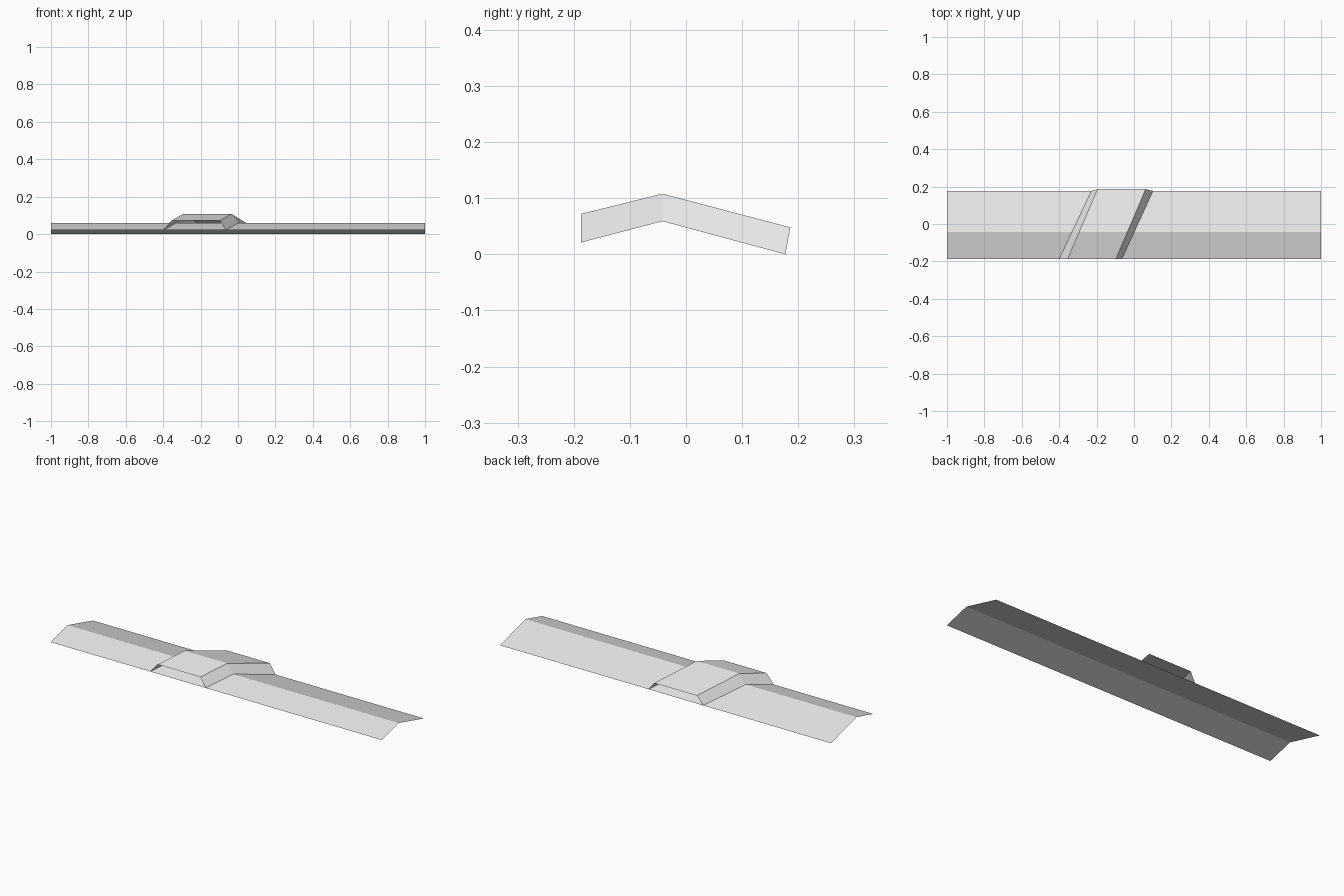
import bpy
import bmesh

old = bpy.data.objects.get("Cube")
if old:
    bpy.data.objects.remove(old, do_unlink=True)

# One light grey for the whole model
grey = bpy.data.materials.new("light_grey")
grey.use_nodes = True
COLOUR = (0.8, 0.8, 0.8, 1)
grey.diffuse_color = COLOUR
grey.node_tree.nodes["Principled BSDF"].inputs["Base Color"].default_value = COLOUR

# Folded cross-section (y, z): front edge, ridge, back edge
SHEET = [(-0.187, 0.021), (-0.042, 0.059), (0.177, 0.0)]
RAISED = [(-0.187, 0.072), (-0.042, 0.108), (0.186, 0.048)]


def line(profile, x_front, x_back):
    """Place a profile in space, with x running evenly from front to back."""
    y0, y1 = profile[0][0], profile[-1][0]
    return [(x_front + (x_back - x_front) * (y - y0) / (y1 - y0), y, z)
            for y, z in profile]


def loft(name, lines):
    """Open sheet of flat faces between neighbouring lines, normals up."""
    bm = bmesh.new()
    rows = [[bm.verts.new(p) for p in row] for row in lines]
    for a, b in zip(rows, rows[1:]):
        for i in range(len(a) - 1):
            bm.faces.new((a[i], b[i], b[i + 1], a[i + 1]))
    mesh = bpy.data.meshes.new(name)
    bm.to_mesh(mesh)
    bm.free()
    mesh.materials.append(grey)
    obj = bpy.data.objects.new(name, mesh)
    bpy.context.collection.objects.link(obj)
    return obj


# Long folded roof sheet
loft("roof_sheet", [line(SHEET, -1, -1), line(SHEET, 1, 1)])

# Slanted raised cover crossing the ridge, open at its front and back ends
loft("raised_cover", [
    line(SHEET, -0.40, -0.228),
    line(RAISED, -0.355, -0.195),
    line(RAISED, -0.097, 0.062),
    line(SHEET, -0.065, 0.102),
])
